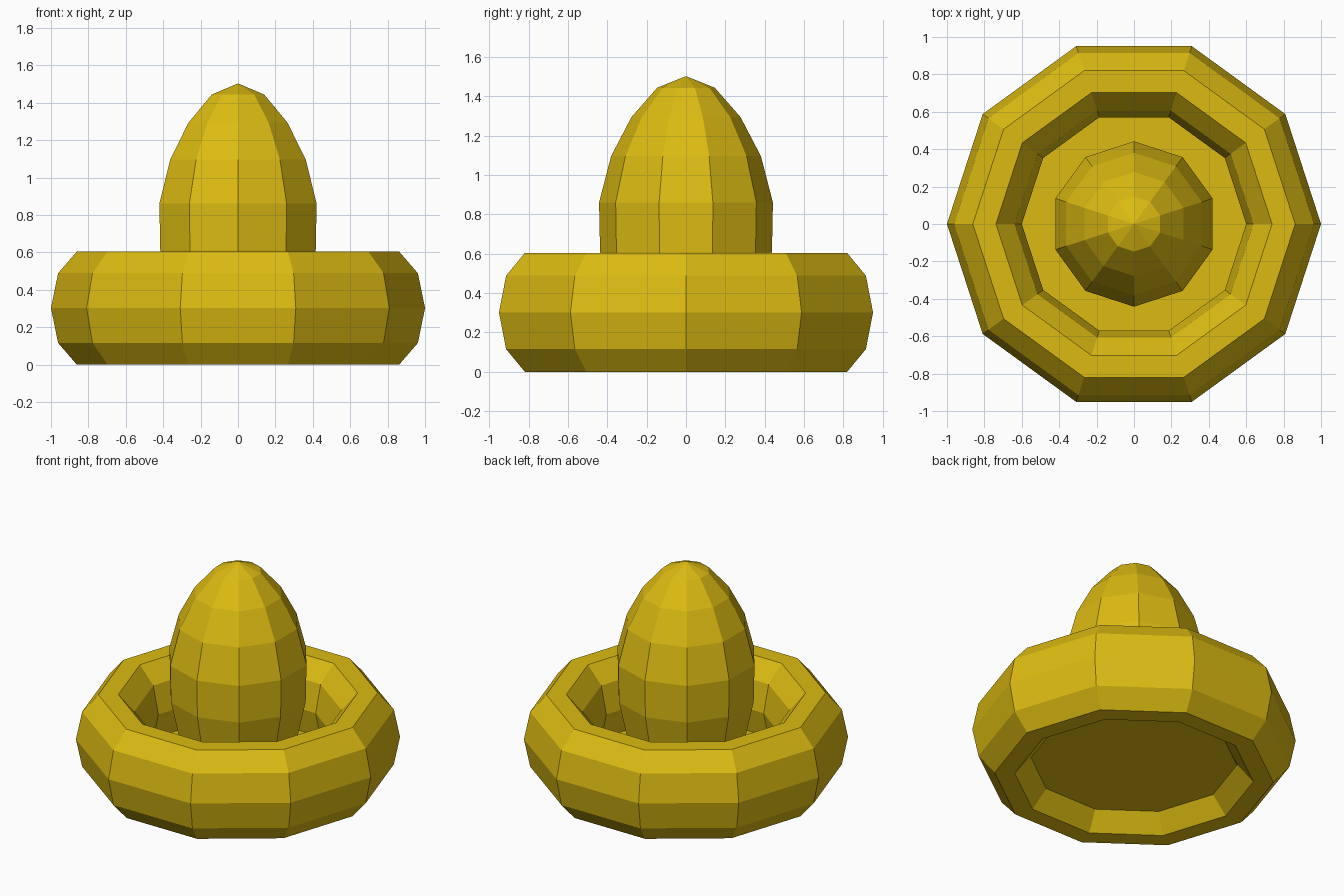
import bpy, bmesh, math

if "Cube" in bpy.data.objects:
    bpy.data.objects.remove(bpy.data.objects["Cube"], do_unlink=True)

SIDES = 10

yellow = bpy.data.materials.new("golden_yellow")
colour = (0.72, 0.50, 0.006, 1)
yellow.diffuse_color = colour
yellow.use_nodes = True
yellow.node_tree.nodes["Principled BSDF"].inputs["Base Color"].default_value = colour


def lathe(name, profile, turn=0.0, closed=False):
    """Spin a (radius, height) profile into a faceted solid of SIDES sides."""
    bm = bmesh.new()
    rings = []
    for r, z in profile:
        if r == 0:
            rings.append([bm.verts.new((0, 0, z))] * SIDES)
            continue
        angles = [turn + math.tau * i / SIDES for i in range(SIDES)]
        rings.append([bm.verts.new((r * math.cos(a), r * math.sin(a), z)) for a in angles])
    pairs = list(zip(rings, rings[1:]))
    if closed:
        pairs.append((rings[-1], rings[0]))
    for low, high in pairs:
        for i in range(SIDES):
            j = (i + 1) % SIDES
            corners = dict.fromkeys((low[i], low[j], high[j], high[i]))
            bm.faces.new(list(corners))
    bmesh.ops.recalc_face_normals(bm, faces=bm.faces)
    mesh = bpy.data.meshes.new(name)
    bm.to_mesh(mesh)
    bm.free()
    mesh.materials.append(yellow)
    obj = bpy.data.objects.new(name, mesh)
    bpy.context.collection.objects.link(obj)
    return obj


# Fat outer ring with an elliptical section
section = []
for k in range(SIDES):
    a = math.tau * k / SIDES
    section.append((0.8 + 0.2 * math.cos(a), 0.302 + 0.3175 * math.sin(a)))
lathe("outer_ring", section, closed=True)

# Thin floor closing the ring
lathe("floor_plate", [(0, 0.115), (0.637, 0.115), (0.63, 0.135), (0, 0.135)])

# Egg-shaped centre bulb, with an edge facing the front
bulb = [(0, 0.12), (0.25, 0.13), (0.29, 0.18), (0.385, 0.37), (0.437, 0.61),
        (0.442, 0.861), (0.381, 1.096), (0.278, 1.294), (0.147, 1.444), (0, 1.503)]
lathe("centre_bulb", bulb, turn=math.pi / 2)
